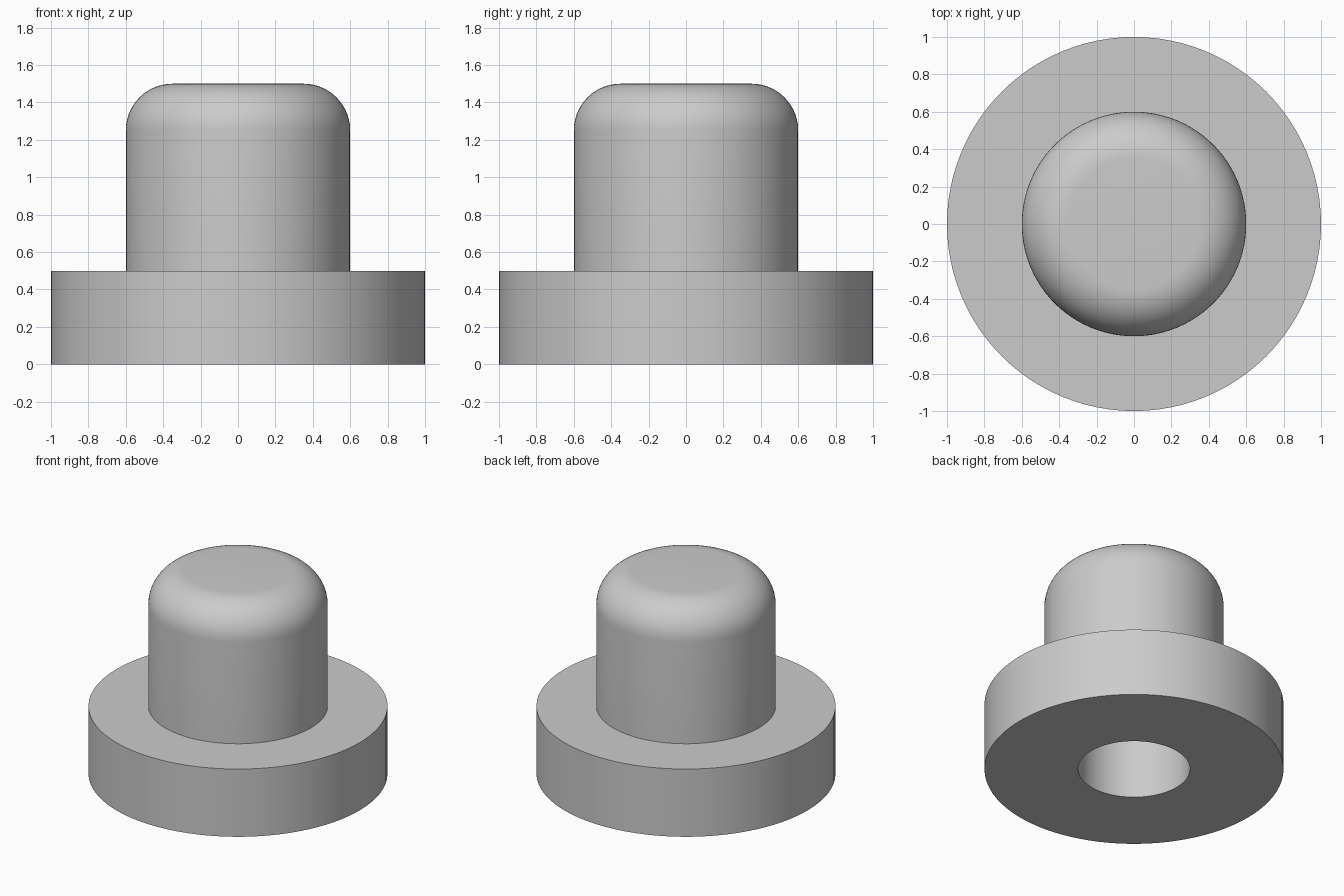
import bpy
import bmesh
from math import cos, sin, pi, radians

if "Cube" in bpy.data.objects:
    bpy.data.objects.remove(bpy.data.objects["Cube"], do_unlink=True)

SEGMENTS = 96
FLANGE_R, FLANGE_H = 1.0, 0.5
STEM_R, TOP, FILLET = 0.6, 1.5, 0.25
BORE_R, BORE_DEPTH = 0.3745, 1.0

grey = bpy.data.materials.new("rubber grey")
grey.use_nodes = True
colour = (0.6, 0.6, 0.6, 1)
grey.diffuse_color = colour
grey.node_tree.nodes["Principled BSDF"].inputs["Base Color"].default_value = colour


def lathe(name, profile):
    """Spin an (r, z) profile around the z axis into a closed solid."""
    bm = bmesh.new()
    verts = [bm.verts.new((r, 0, z)) for r, z in profile]
    edges = [bm.edges.new(pair) for pair in zip(verts, verts[1:])]
    bmesh.ops.spin(bm, geom=verts + edges, cent=(0, 0, 0), axis=(0, 0, 1),
                   angle=2 * pi, steps=SEGMENTS, use_merge=True)
    bmesh.ops.remove_doubles(bm, verts=bm.verts, dist=1e-4)
    bmesh.ops.recalc_face_normals(bm, faces=bm.faces)
    mesh = bpy.data.meshes.new(name)
    bm.to_mesh(mesh)
    bm.free()
    mesh.materials.append(grey)
    obj = bpy.data.objects.new(name, mesh)
    bpy.context.collection.objects.link(obj)
    bpy.ops.object.select_all(action="DESELECT")
    obj.select_set(True)
    bpy.context.view_layer.objects.active = obj
    bpy.ops.object.shade_smooth_by_angle(angle=radians(30))
    return obj


# Rounded shoulder between the stem wall and its flat top
steps = 14
shoulder = [(STEM_R - FILLET + FILLET * cos(a), TOP - FILLET + FILLET * sin(a))
            for a in (i * pi / 2 / steps for i in range(steps + 1))]

# Flange, stem and blind bore as one turned solid
lathe("flanged_plug",
      [(0, BORE_DEPTH), (BORE_R, BORE_DEPTH), (BORE_R, 0), (FLANGE_R, 0),
       (FLANGE_R, FLANGE_H), (STEM_R, FLANGE_H)] + shoulder + [(0, TOP)])
